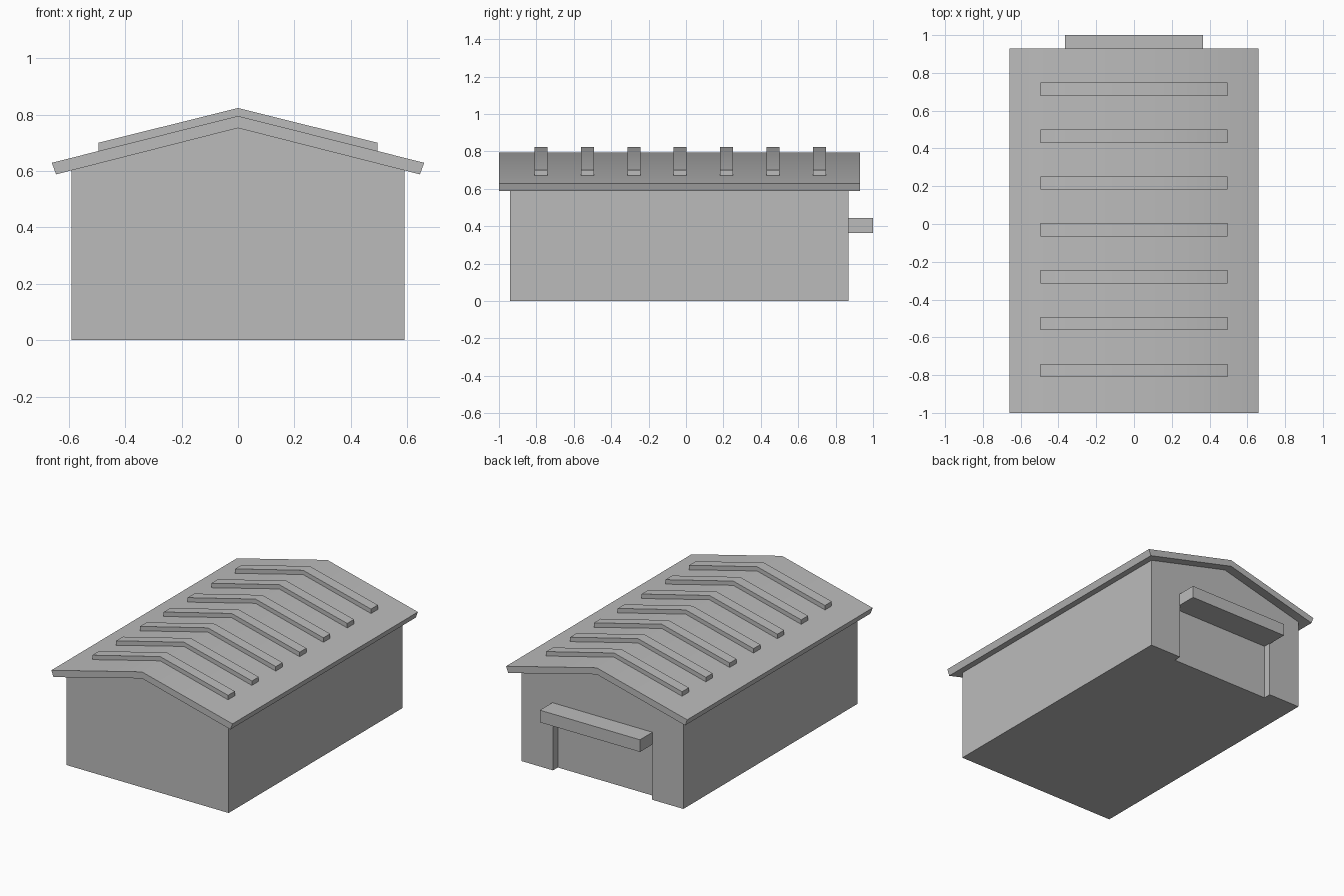
import bpy, bmesh, math

if "Cube" in bpy.data.objects:
    bpy.data.objects.remove(bpy.data.objects["Cube"], do_unlink=True)

# Single plain grey finish
grey = bpy.data.materials.new("plain_grey")
grey.use_nodes = True
colour = (0.5, 0.5, 0.5, 1)
grey.diffuse_color = colour
grey.node_tree.nodes["Principled BSDF"].inputs["Base Color"].default_value = colour


def prism(name, half_profile, y0, y1):
    """Mirror a right-hand (x, z) outline across x = 0 and extrude it along y."""
    outline = half_profile + [(-x, z) for x, z in reversed(half_profile) if x > 0]
    bm = bmesh.new()
    face = bm.faces.new([bm.verts.new((x, y0, z)) for x, z in outline])
    grown = bmesh.ops.extrude_face_region(bm, geom=[face])["geom"]
    moved = [v for v in grown if isinstance(v, bmesh.types.BMVert)]
    bmesh.ops.translate(bm, verts=moved, vec=(0, y1 - y0, 0))
    bmesh.ops.recalc_face_normals(bm, faces=bm.faces)
    mesh = bpy.data.meshes.new(name)
    bm.to_mesh(mesh)
    bm.free()
    mesh.materials.append(grey)
    obj = bpy.data.objects.new(name, mesh)
    bpy.context.collection.objects.link(obj)
    return obj


def activate(obj):
    bpy.ops.object.select_all(action="DESELECT")
    obj.select_set(True)
    bpy.context.view_layer.objects.active = obj


def box_profile(half_width, z0, z1):
    return [(half_width, z0), (half_width, z1)]


# Gabled walls with a shallow doorway recess in the back
walls = prism("walls", [(0.59, 0), (0.59, 0.605), (0, 0.755)], -0.94, 0.87)
cutter = prism("doorway_cutter", box_profile(0.36, -0.1, 0.39), 0.82, 0.95)
cutter.hide_render = True
cut = walls.modifiers.new("doorway", "BOOLEAN")
cut.operation = "DIFFERENCE"
cut.solver = "EXACT"
cut.object = cutter
activate(walls)
bpy.ops.object.modifier_apply(modifier="doorway")
bpy.data.objects.remove(cutter, do_unlink=True)

# Canopy over the doorway
prism("door_canopy", box_profile(0.365, 0.365, 0.445), 0.81, 1.0)

# Roof: a bent slab overhanging on every side
roof = prism("roof", [(0, 0.752), (0.645, 0.588), (0.66, 0.629), (0, 0.795)], -1.0, 0.93)

# Raised ribs straddling the ridge
ribs = []
for i in range(7):
    y = -0.775 + i * 0.248
    ribs.append(prism(f"roof_rib_{i + 1}",
                      [(0, 0.785), (0.495, 0.66), (0.495, 0.70), (0, 0.823)],
                      y - 0.035, y + 0.035))

# Soft ridge, sharp edges elsewhere
for obj in [roof] + ribs:
    activate(obj)
    bpy.ops.object.shade_smooth_by_angle(angle=math.radians(30))
